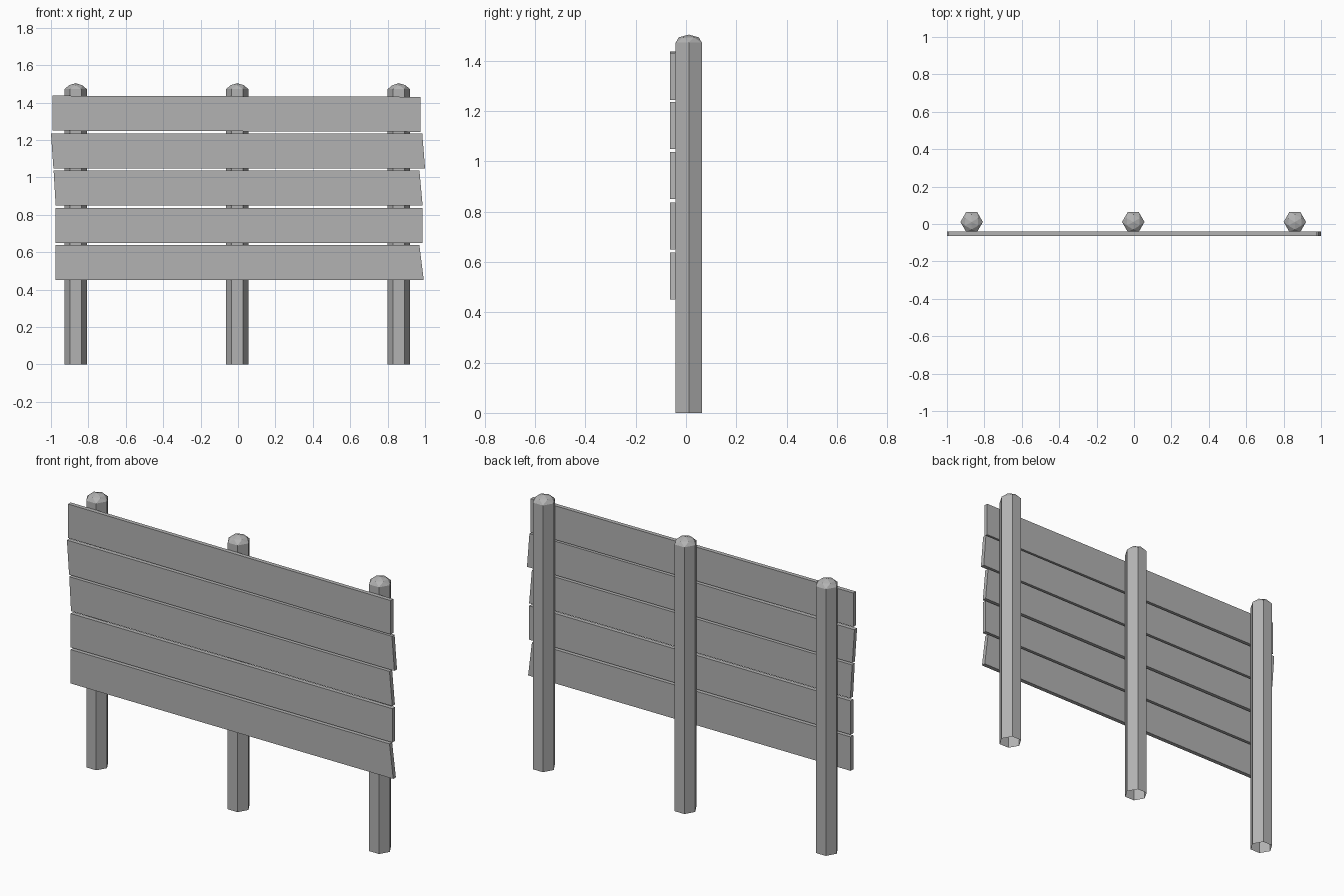
import bpy
from math import cos, sin, pi

if "Cube" in bpy.data.objects:
    bpy.data.objects.remove(bpy.data.objects["Cube"])

# dark grey weathered wood
wood = bpy.data.materials.new("dark_grey_wood")
wood.diffuse_color = (0.45, 0.45, 0.45, 1)
wood.use_nodes = True
wood.node_tree.nodes["Principled BSDF"].inputs["Base Color"].default_value = wood.diffuse_color


def make_object(name, verts, faces):
    mesh = bpy.data.meshes.new(name)
    mesh.from_pydata(verts, [], faces)
    mesh.update()
    mesh.materials.append(wood)
    obj = bpy.data.objects.new(name, mesh)
    bpy.context.collection.objects.link(obj)
    return obj


def post(name, x, y):
    # hexagonal post: open underneath, faceted dome whose upper ring is turned half a step
    n = 6
    rings = [(0.06, 0.0, 0), (0.06, 1.472, 0), (0.04, 1.493, 0.5)]
    verts = [(x + r * cos(2 * pi * (i + turn) / n), y + r * sin(2 * pi * (i + turn) / n), z)
             for r, z, turn in rings for i in range(n)]
    verts.append((x, y, 1.504))
    faces = []
    for i in range(n):
        j = (i + 1) % n
        faces += [(i, j, n + j, n + i),                  # shaft
                  (n + i, n + j, 2 * n + i),             # dome, lower triangles
                  (n + j, 2 * n + j, 2 * n + i),
                  (2 * n + i, 2 * n + j, 3 * n)]         # dome, top fan
    return make_object(name, verts, faces)


def plank(name, outline, y0=-0.064, y1=-0.041):
    # board extruded from a slightly uneven four-cornered front outline
    verts = [(x, y, z) for y in (y0, y1) for x, z in outline]
    faces = [(0, 1, 2, 3), (7, 6, 5, 4)]
    faces += [(i, i + 4, (i + 1) % 4 + 4, (i + 1) % 4) for i in range(4)]
    return make_object(name, verts, faces)


# three posts
for side, x in (("left", -0.868), ("middle", -0.004), ("right", 0.86)):
    post(side + "_post", x, 0.011)

# five boards: bottom z, tilt, left bottom / left top x, right bottom / right top x
boards = [
    (0.451, 0.0, -0.977, -0.977, 0.993, 0.970),
    (0.650, 0.0, -0.977, -0.977, 0.987, 0.987),
    (0.851, 0.0, -0.975, -0.986, 0.987, 0.970),
    (1.049, 0.0, -0.987, -1.0, 1.0, 0.985),
    (1.250, -0.006, -0.993, -0.993, 0.977, 0.977),
]
for i, (z, tilt, lb, lt, rb, rt) in enumerate(boards):
    h = 0.187
    plank(f"board_{i + 1}", [(lb, z), (rb, z + tilt), (rt, z + h + tilt), (lt, z + h)])
